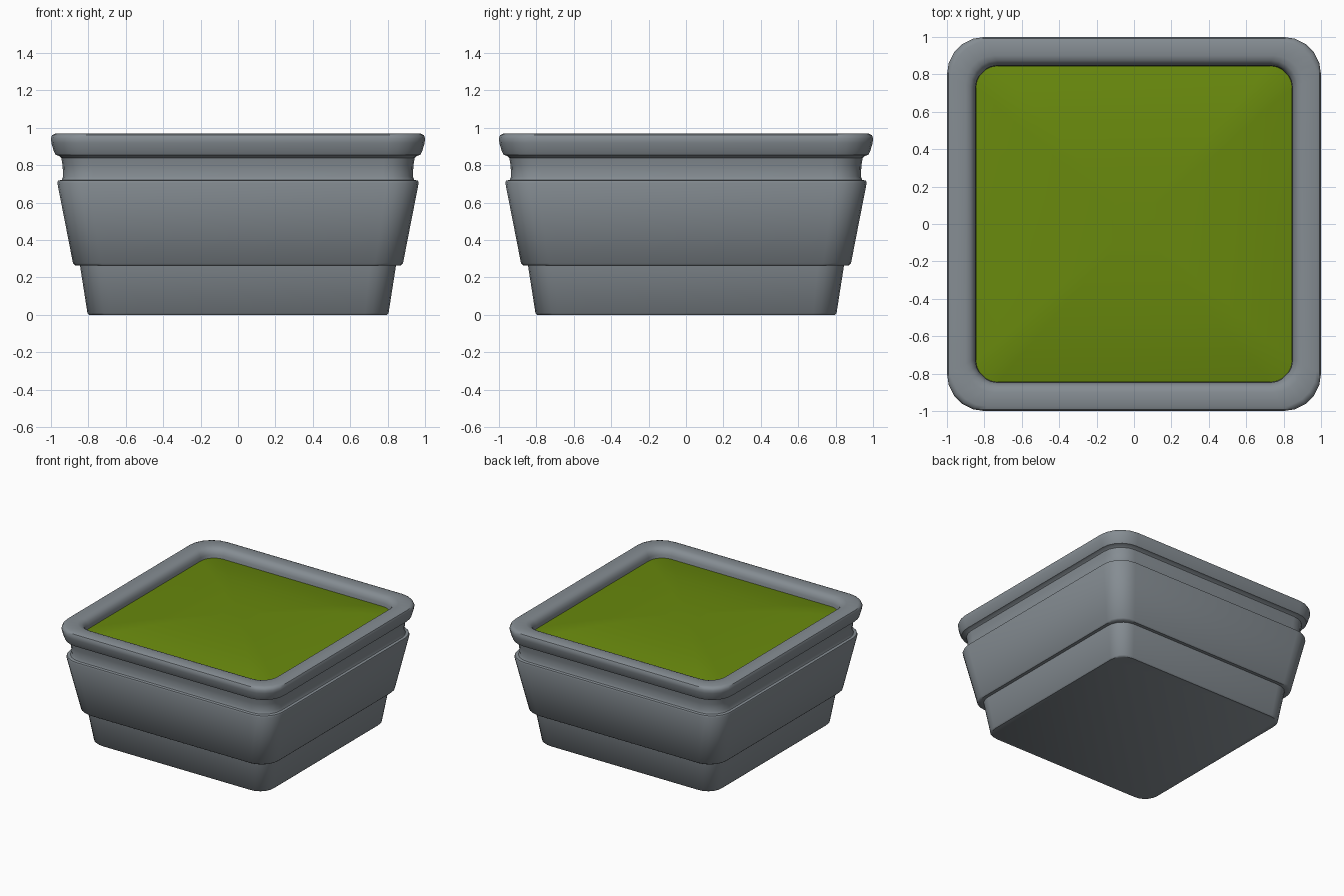
import bpy, bmesh, math

if "Cube" in bpy.data.objects:
    bpy.data.objects.remove(bpy.data.objects["Cube"])

def material(name, col):
    m = bpy.data.materials.new(name)
    m.diffuse_color = (*col, 1)
    m.use_nodes = True
    m.node_tree.nodes["Principled BSDF"].inputs["Base Color"].default_value = m.diffuse_color
    return m

stone = material("grey stone", (0.235, 0.265, 0.29))
green = material("grass green", (0.14, 0.25, 0.004))

SEG = 5

def ring(bm, h, z, r):
    """Rounded square of half width h and corner radius r."""
    vs = []
    for k in range(4):
        sx, sy = [(1, 1), (-1, 1), (-1, -1), (1, -1)][k]
        for i in range(SEG + 1):
            a = math.pi / 2 * (k + i / SEG)
            vs.append(bm.verts.new((sx * (h - r) + r * math.cos(a),
                                    sy * (h - r) + r * math.sin(a), z)))
    return vs

def loft(name, profile, mat, cap_start, cap_end, angle):
    bm = bmesh.new()
    rings = [ring(bm, *p) for p in profile]
    for a, b in zip(rings, rings[1:]):
        n = len(a)
        for i in range(n):
            j = (i + 1) % n
            bm.faces.new((a[i], a[j], b[j], b[i]))
    if cap_start:
        bm.faces.new(rings[0][::-1])
    if cap_end:
        bm.faces.new(rings[-1])
    me = bpy.data.meshes.new(name)
    bm.to_mesh(me)
    bm.free()
    ob = bpy.data.objects.new(name, me)
    bpy.context.collection.objects.link(ob)
    me.materials.append(mat)
    bpy.ops.object.select_all(action='DESELECT')
    ob.select_set(True)
    bpy.context.view_layer.objects.active = ob
    bpy.ops.object.shade_smooth_by_angle(angle=math.radians(angle))
    return ob

# Pot: foot, flared body, neck, rolled rim and inner wall (half width, z, radius)
loft("planter_pot", [
    (0.795, 0.0, 0.12), (0.805, 0.01, 0.125), (0.845, 0.265, 0.14),
    (0.872, 0.265, 0.15), (0.882, 0.275, 0.15),
    (0.966, 0.705, 0.17), (0.962, 0.718, 0.17), (0.942, 0.722, 0.16),
    (0.935, 0.74, 0.16), (0.938, 0.80, 0.16), (0.945, 0.84, 0.165),
    (0.957, 0.85, 0.17), (0.975, 0.856, 0.18), (0.985, 0.875, 0.19),
    (0.998, 0.92, 0.20), (1.0, 0.945, 0.20), (0.993, 0.962, 0.20),
    (0.975, 0.97, 0.19), (0.90, 0.97, 0.15), (0.875, 0.962, 0.14),
    (0.858, 0.945, 0.13), (0.848, 0.92, 0.12), (0.845, 0.86, 0.12),
], stone, True, False, 40)

# Grass: gently mounded fill
loft("grass_fill", [
    (0.846, 0.895, 0.12), (0.72, 0.921, 0.10), (0.55, 0.943, 0.08),
    (0.35, 0.957, 0.05), (0.12, 0.963, 0.02),
], green, False, True, 60)
